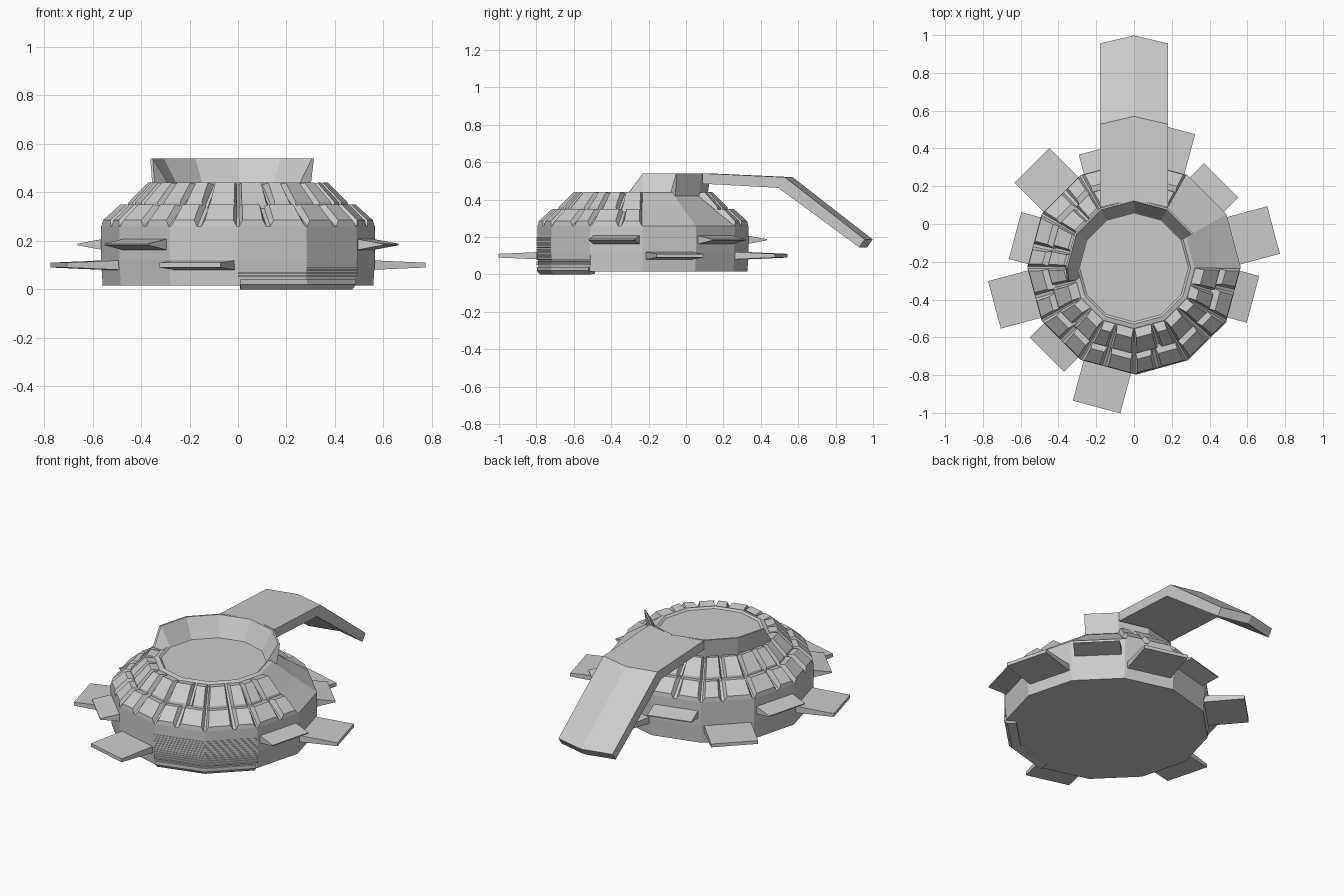
import bpy, bmesh, random
from math import sin, cos, radians
from mathutils import Vector

if "Cube" in bpy.data.objects:
    bpy.data.objects.remove(bpy.data.objects["Cube"])

random.seed(4)
CY = -0.23  # hull centre in y


def polar(r, a, z):
    return Vector((r * cos(radians(a)), CY + r * sin(radians(a)), z))


def build(name, verts, faces):
    me = bpy.data.meshes.new(name)
    me.from_pydata([tuple(v) for v in verts], [], faces)
    bm = bmesh.new()
    bm.from_mesh(me)
    bmesh.ops.recalc_face_normals(bm, faces=bm.faces)
    bm.to_mesh(me)
    bm.free()
    ob = bpy.data.objects.new(name, me)
    bpy.context.collection.objects.link(ob)
    return ob


def loft(name, rings, closed_profile=True, wrap=False):
    """Skin equal-length rings of points; cap the ends when not wrapped."""
    n, m = len(rings[0]), len(rings)
    verts = [p for r in rings for p in r]
    faces = []
    for i in range(m if wrap else m - 1):
        j = (i + 1) % m
        for k in range(n if closed_profile else n - 1):
            l = (k + 1) % n
            faces.append((i * n + k, j * n + k, j * n + l, i * n + l))
    if wrap:
        if not closed_profile:
            faces.append([i * n for i in range(m)])
            faces.append([i * n + n - 1 for i in range(m)])
    else:
        faces += [list(range(n)), [(m - 1) * n + k for k in range(n)]]
    return build(name, verts, faces)


def box(name, base, top):
    """Frustum between two quads."""
    return loft(name, [base, top])


# Twelve-sided hull with a shallow dome and recessed roof
hull = [(.558, .015), (.565, .12), (.565, .26), (.44, .345), (.32, .435), (.30, .44), (.288, .43)]
loft("hull", [[polar(r, a, z) for r, z in hull] for a in range(0, 360, 30)], False, True)


# Armour tiles: two rows, two per dome face, right rear left plain
def tile(name, a, u0, u1, inner, outer):
    def quad(line, pad):
        (r0, z0), (r1, z1) = line
        pts = []
        for r, z, u in ((r0, z0, u0 + pad), (r0, z0, u1 - pad), (r1, z1, u1 - pad), (r1, z1, u0 + pad)):
            pts.append(polar(r, a, z).lerp(polar(r, a + 30, z), u))
        return pts
    box(name, quad(inner, 0), quad(outer, .05))


rows = [("lower_tile", ((.565, .26), (.44, .345)), ((.562, .285), (.49, .35))),
        ("upper_tile", ((.46, .333), (.325, .432)), ((.455, .36), (.375, .44)))]
for a in range(60, 360, 30):
    for name, inner, outer in rows:
        split = .5 + random.uniform(-.1, .1)
        tile(name, a, .02, split - .03, inner, outer)
        tile(name, a, split + .03, .98, inner, outer)


# Side fins: long low blades alternate with short pointed ones
def fin(name, a, reach, z, half_base, half_tip, width):
    mid = radians(a)
    out = Vector((cos(mid), sin(mid), 0))
    side = Vector((-sin(mid), cos(mid), 0))
    def quad(d, h, w):
        c = Vector((0, CY, z)) + out * d
        return [c + side * sx * w + Vector((0, 0, sz * h)) for sx, sz in ((-1, -1), (1, -1), (1, 1), (-1, 1))]
    box(name, quad(.53, half_base, width), quad(reach, half_tip, width))


for a in (15, 75, 135, 195, 255):
    fin("long_fin", a, .765, .1, .02, .01, .13)
for a in (45, 105, 165, 225, 345):
    fin("short_fin", a, .652, .185, .025, .003, .128)

# Louvred vent across two front-right faces
slats = 12
step = .155 / slats
vent = [(.53, .05)]
for i in range(slats):
    z = .05 + i * step
    vent += [(.568, z), (.568, z + step * .55), (.556, z + step * .6), (.556, z + step * .98)]
vent.append((.53, .205))
loft("vent", [[polar(r, a, z) for r, z in vent] for a in (270, 300, 330)])
lip = [(.50, .004), (.55, 0), (.568, .02), (.568, .04), (.50, .04)]
loft("vent_lip", [[polar(r, a, z) for r, z in lip] for a in (271, 300, 329)])

# Raised collar around the rear and left of the roof, sloping down at its end
def collar_ring(a, top):
    return [polar(.29, a, .43), polar(.345, a, .42), polar(.362, a, top), polar(.352, a, top)]


loft("collar", [collar_ring(a, .54) for a in (30, 60, 90, 120, 150, 180)] + [collar_ring(192, .44)])

# Bent tail ramp with a pointed end
ramp = [(.13, .54), (.57, .52), (.998, .187), (.968, .145), (.535, .463), (.13, .485)]
loft("tail_ramp", [[Vector((x, y - dy, z)) for y, z in ramp] for x, dy in ((-.18, .042), (0, 0), (.18, .042))])
